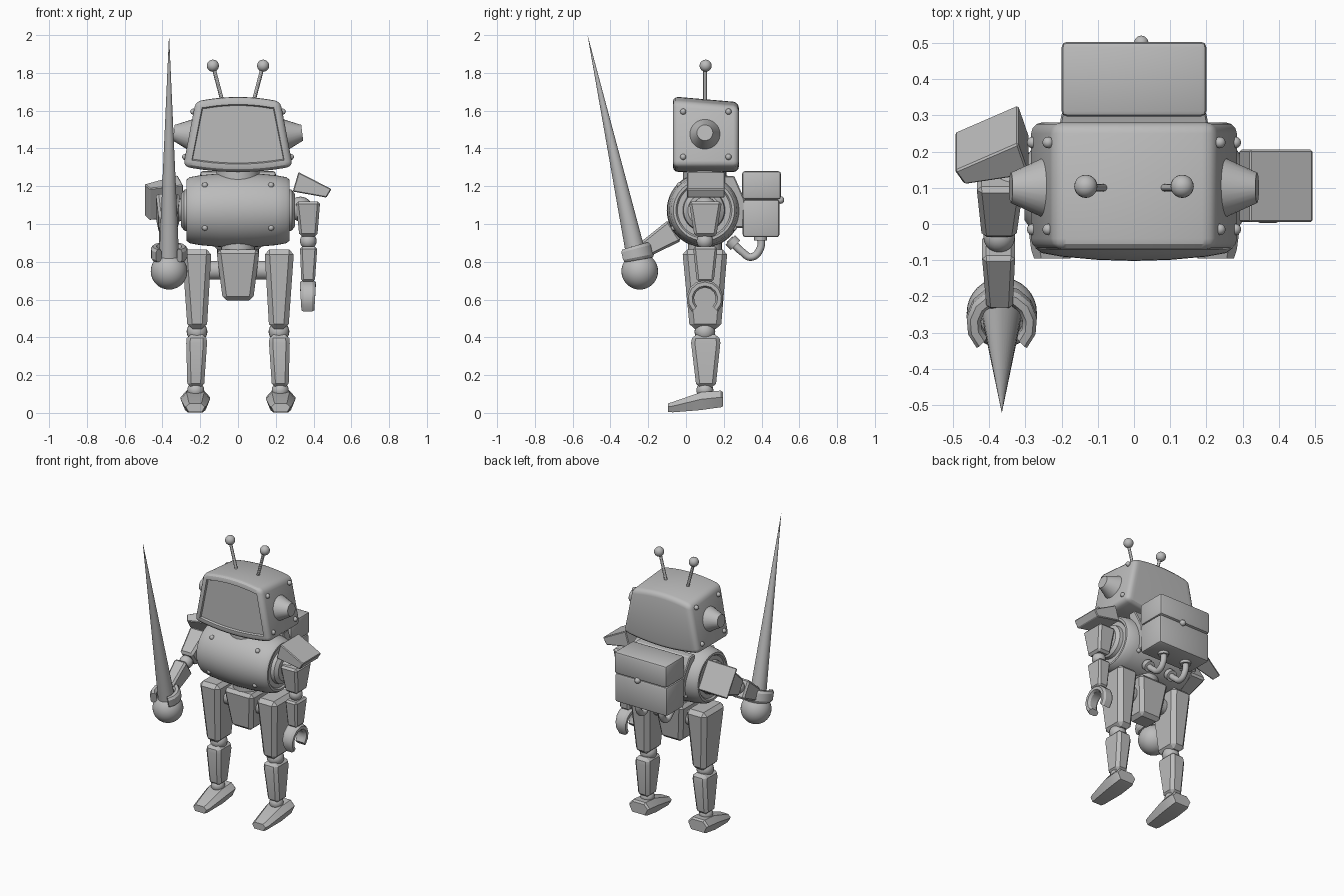
import bpy, bmesh, math
from mathutils import Matrix, Vector

if "Cube" in bpy.data.objects:
    bpy.data.objects.remove(bpy.data.objects["Cube"])

grey = bpy.data.materials.new("plain grey")
grey.use_nodes = True
grey.diffuse_color = (0.5, 0.5, 0.5, 1)
grey.node_tree.nodes["Principled BSDF"].inputs["Base Color"].default_value = grey.diffuse_color
parts = []
CY = 0.1  # depth of the body axis


def finish(bm, name, matrix=None):
    if matrix:
        bm.transform(matrix)
    bmesh.ops.recalc_face_normals(bm, faces=bm.faces)
    mesh = bpy.data.meshes.new(name)
    bm.to_mesh(mesh)
    bm.free()
    mesh.materials.append(grey)
    ob = bpy.data.objects.new(name, mesh)
    bpy.context.collection.objects.link(ob)
    parts.append(ob)
    return ob


def loft(rings, chamfer=0.0, segments=1):
    """Skin a list of equal rings, cap both ends, bevel the hard edges."""
    bm = bmesh.new()
    rows = [[bm.verts.new(p) for p in ring] for ring in rings]
    n = len(rows[0])
    for a, b in zip(rows, rows[1:]):
        for i in range(n):
            bm.faces.new((a[i], a[(i + 1) % n], b[(i + 1) % n], b[i]))
    bm.faces.new(rows[0][::-1])
    bm.faces.new(rows[-1])
    bmesh.ops.recalc_face_normals(bm, faces=bm.faces)
    if chamfer:
        hard = [e for e in bm.edges if e.calc_face_angle(0) > 0.6]
        bmesh.ops.bevel(bm, geom=hard, offset=chamfer, segments=segments,
                        profile=0.5, affect='EDGES', clamp_overlap=True)
    return bm


def block(name, sections, chamfer, matrix=None, segments=1):
    """Stacked rectangles, each (z, x0, x1, y0, y1)."""
    rings = [[(a, c, z), (b, c, z), (b, d, z), (a, d, z)] for z, a, b, c, d in sections]
    return finish(loft(rings, chamfer, segments), name, matrix)


def rod(name, p, q, r1, r2=None, matrix=None, sides=24):
    p, q = Vector(p), Vector(q)
    bm = bmesh.new()
    bmesh.ops.create_cone(bm, cap_ends=True, segments=sides, radius1=r1,
                          radius2=r1 if r2 is None else r2, depth=(q - p).length)
    bm.transform(Matrix.Translation((p + q) / 2) @ (q - p).to_track_quat('Z', 'Y').to_matrix().to_4x4())
    return finish(bm, name, matrix)


def ball(name, centre, r, matrix=None, sides=20):
    bm = bmesh.new()
    bmesh.ops.create_uvsphere(bm, u_segments=sides, v_segments=sides // 2 + 2, radius=r)
    bm.transform(Matrix.Translation(centre))
    return finish(bm, name, matrix)


def tube(name, points, r):
    cu = bpy.data.curves.new(name, 'CURVE')
    cu.dimensions = '3D'
    cu.bevel_depth = r
    cu.use_fill_caps = True
    sp = cu.splines.new('BEZIER')
    sp.bezier_points.add(len(points) - 1)
    for bp, co in zip(sp.bezier_points, points):
        bp.co = co
        bp.handle_left_type = bp.handle_right_type = 'AUTO'
    cu.materials.append(grey)
    ob = bpy.data.objects.new(name, cu)
    bpy.context.collection.objects.link(ob)


# Head: arched, tapered shell with a recessed screen
rings = []
for i in range(13):
    u = i / 6 - 1
    arch = 1 - u * u
    top, low = 1.65 + 0.025 * arch, 1.305 - 0.03 * arch
    rings.append([(0.29 * u, -0.07, low), (0.225 * u, -0.07, top),
                  (0.225 * u, 0.28, top - 0.03), (0.29 * u, 0.28, low)])
bm = loft(rings, 0.03, 3)
front = [f for f in bm.faces if f.normal.y < -0.99]
bmesh.ops.inset_region(bm, faces=front, thickness=0.012)
bmesh.ops.inset_region(bm, faces=front, thickness=0.006, depth=-0.012)
finish(bm, "head")
rod("neck", (0, CY, 1.2), (0, CY, 1.3), 0.115)

# Barrel body turned around the x axis
half = [(0.302, 0.001), (0.302, 0.085), (0.285, 0.108), (0.262, 0.112), (0.262, 0.14),
        (0.272, 0.148), (0.272, 0.162), (0.255, 0.175), (0.2, 0.185), (0.1, 0.194)]
profile = half + [(0, 0.197)] + [(-x, r) for x, r in reversed(half)]
turns = [math.tau * k / 48 for k in range(48)]
finish(loft([[(x, CY - 0.005 + r * math.cos(t), 1.073 + r * math.sin(t)) for t in turns]
             for x, r in profile]), "body")

# Backpack with lid, latch and mount
block("backpack_base", [(0.93, -0.2, 0.2, 0.3, 0.495), (1.13, -0.2, 0.2, 0.3, 0.495)], 0.015, segments=2)
block("backpack_lid", [(1.13, -0.2, 0.2, 0.297, 0.503), (1.28, -0.2, 0.2, 0.297, 0.503)], 0.015, segments=2)
block("backpack_mount", [(0.98, -0.18, 0.18, 0.2, 0.31), (1.13, -0.2, 0.2, 0.2, 0.31),
                         (1.255, -0.21, 0.21, 0.2, 0.255)], 0.006)
ball("backpack_latch", (0.02, 0.5, 1.127), 0.02)

# Pelvis
rod("waist", (0, CY, 0.84), (0, CY, 0.9), 0.09)
block("pelvis", [(0.595, -0.08, 0.08, 0.03, 0.17), (0.865, -0.115, 0.115, -0.01, 0.21)], 0.022)


def arm(side, label, s, swing):
    """Arm hanging from the shoulder, swung forward about the x axis."""
    pivot = Matrix.Translation((0, CY, 1.07))
    m = pivot @ Matrix.Rotation(-swing, 4, 'X') @ pivot.inverted() @ Matrix.Diagonal((s, 1, 1, 1))
    pad = [(0.32, 1.275), (0.495, 1.185), (0.468, 1.14), (0.29, 1.172)]
    finish(loft([[(x, y, z) for x, z in pad] for y in (0.005, 0.205)], 0.005), label + "_shoulder_pad", m)
    ball(label + "_shoulder_joint", (0.33, CY, 1.08), 0.065, m)
    block(label + "_upper_arm", [(0.935, 0.325, 0.42, 0.045, 0.16), (1.12, 0.305, 0.435, 0.015, 0.19)], 0.014, m)
    ball(label + "_elbow", (0.372, CY, 0.91), 0.044, m)
    block(label + "_forearm", [(0.695, 0.335, 0.407, 0.057, 0.147), (0.88, 0.328, 0.42, 0.037, 0.167)], 0.012, m)
    rod(label + "_wrist", (0.37, CY, 0.66), (0.37, CY, 0.71), 0.032, matrix=m)


def claw(name, m):
    """Open ring around local x, with its gap facing local -z."""
    rings = []
    for k in range(11):
        t = math.radians(-45 + 27 * k)
        w = 0.034 + 0.008 * math.sin(math.pi * k / 10)
        rings.append([(x, r * math.cos(t), r * math.sin(t))
                      for x, r in ((-w, 0.068), (-w, 0.088), (-0.6 * w, 0.098), (0.6 * w, 0.098),
                                   (w, 0.088), (w, 0.068), (0.6 * w, 0.058), (-0.6 * w, 0.058))])
    finish(loft(rings), name, m)


# Arms, hands and the weapon held in the right hand
arm(0, "left", 1, 0)
arm(0, "right", -1, math.radians(57.5))
claw("left_hand", Matrix.Translation((0.37, CY, 0.605)))
tilt = math.radians(13)
along = Vector((0, -math.sin(tilt), math.cos(tilt)))
back = Vector((0, math.cos(tilt), math.sin(tilt)))
grip = Matrix((along, (1, 0, 0), back)).transposed().to_4x4()
claw("right_hand", Matrix.Translation((-0.365, -0.27, 0.845)) @ grip)
rod("blade", (-0.365, -0.252, 0.78), (-0.365, -0.52, 1.995), 0.055, 0.0005, sides=32)
ball("pommel", (-0.365, -0.245, 0.75), 0.097, sides=32)

# Mirrored details and legs
for s, side in ((1, "left"), (-1, "right")):
    m = Matrix.Diagonal((s, 1, 1, 1))
    rod(side + "_ear", (0.25, CY, 1.472), (0.34, CY, 1.483), 0.083, 0.042, m)
    rod(side + "_antenna", (0.08, CY, 1.64), (0.133, CY, 1.84), 0.01, matrix=m, sides=12)
    ball(side + "_antenna_tip", (0.133, CY + 0.004, 1.838), 0.032, m)
    for z, x in ((1.595, 0.237), (1.355, 0.28)):
        for y in (-0.015, 0.225):
            ball(side + "_head_bolt", (x, y, z), 0.016, m, 12)
    for z in (1.205, 0.98):
        dy = math.sqrt(0.188 ** 2 - (z - 1.073) ** 2)
        for y in (CY - dy, CY + dy - 0.01):
            ball(side + "_body_bolt", (0.175, y, z), 0.016, m, 12)
    x = 0.09 * s
    tube(side + "_hose", [(x, 0.395, 0.94), (x, 0.393, 0.87), (x, 0.345, 0.825),
                          (x, 0.3, 0.85), (x, 0.23, 0.92)], 0.02)
    rod(side + "_hose_collar", (x, 0.395, 0.912), (x, 0.395, 0.935), 0.034)
    rod(side + "_hose_socket", (x, 0.262, 0.888), (x, 0.235, 0.915), 0.036)

    rod(side + "_hip", (0.08, CY, 0.755), (0.17, CY, 0.755), 0.05, matrix=m)
    block(side + "_thigh", [(0.445, 0.165, 0.267, 0.02, 0.185), (0.865, 0.14, 0.297, -0.02, 0.22)], 0.026, m)
    ball(side + "_knee", (0.217, CY, 0.43), 0.055, m)
    block(side + "_shin", [(0.135, 0.18, 0.268, 0.055, 0.157), (0.37, 0.164, 0.274, 0.027, 0.182),
                           (0.415, 0.168, 0.27, 0.035, 0.175)], 0.02, m)
    ball(side + "_ankle", (0.224, CY, 0.12), 0.045, m)
    # Foot: six-sided sections from toe to heel (y, half width, bottom, top)
    rings = []
    for y, w, low, top in ((-0.095, 0.05, 0.005, 0.05), (-0.07, 0.058, 0.003, 0.058),
                           (0.08, 0.078, 0.015, 0.11), (0.185, 0.078, 0.03, 0.118),
                           (0.197, 0.07, 0.036, 0.108)):
        mid = low + 0.6 * (top - low)
        rings.append([(0.226 + dx * w, y, z) for dx, z in
                      ((-0.7, low), (0.7, low), (1, mid), (0.6, top), (-0.6, top), (-1, mid))])
    finish(loft(rings), side + "_foot", m)

# Smooth round surfaces while keeping the facets crisp
bpy.ops.object.select_all(action='DESELECT')
for ob in parts:
    ob.select_set(True)
bpy.context.view_layer.objects.active = parts[0]
bpy.ops.object.shade_smooth_by_angle(angle=math.radians(30))
